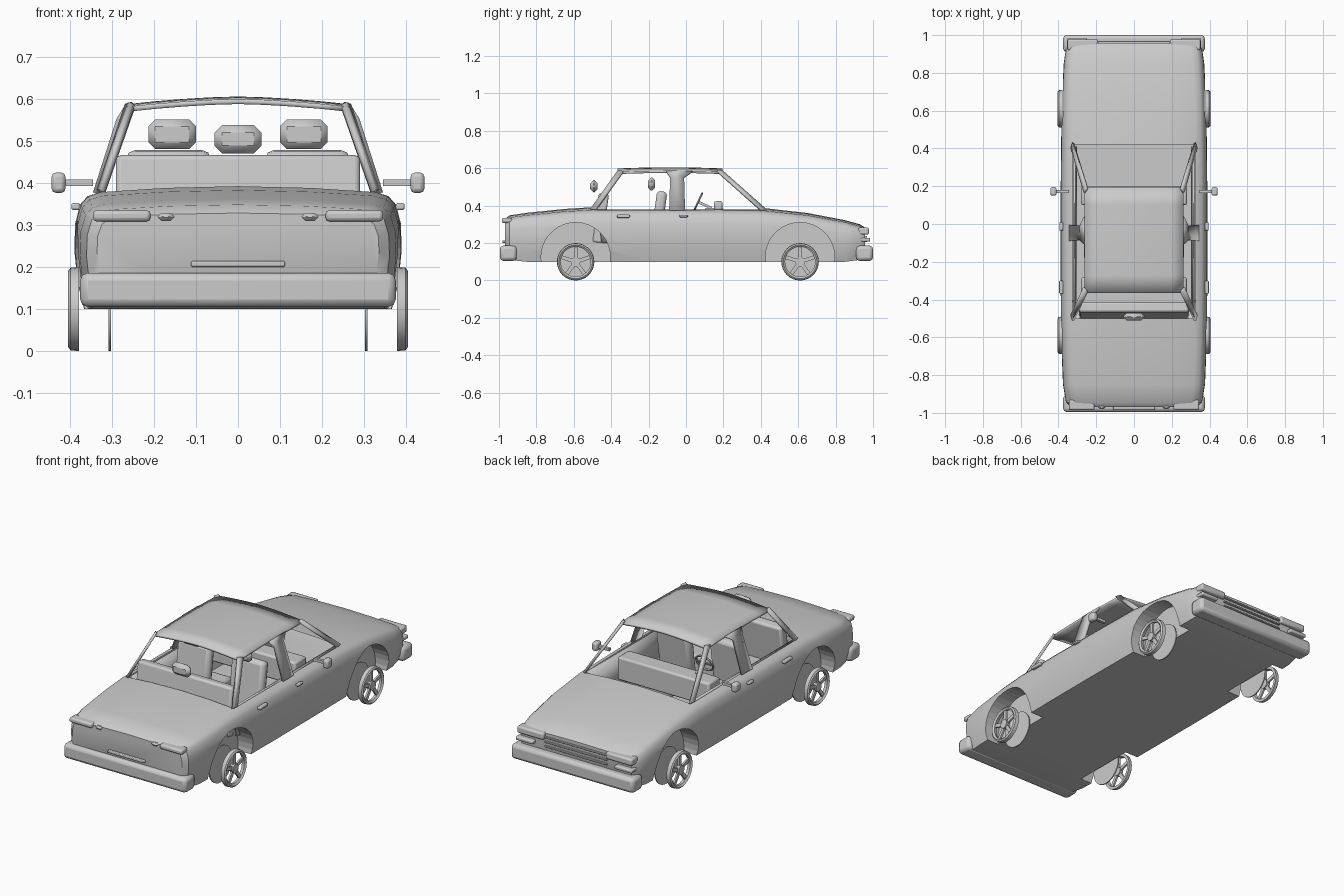
import bpy, bmesh
from math import pi, radians, cos, sin
from mathutils import Matrix, Vector

if "Cube" in bpy.data.objects:
    bpy.data.objects.remove(bpy.data.objects["Cube"])


def finish(name, bm, mirror=False, bevel=0, solid=0, segs=2, smooth=True, recalc=True):
    if recalc:
        bmesh.ops.recalc_face_normals(bm, faces=bm.faces)
    me = bpy.data.meshes.new(name)
    bm.to_mesh(me)
    bm.free()
    ob = bpy.data.objects.new(name, me)
    bpy.context.collection.objects.link(ob)
    if solid:
        m = ob.modifiers.new("Solid", 'SOLIDIFY')
        m.thickness, m.offset = solid, 0
    if bevel:
        m = ob.modifiers.new("Bevel", 'BEVEL')
        m.width, m.segments = bevel, segs
    if mirror:
        m = ob.modifiers.new("Mirror", 'MIRROR')
        m.use_mirror_merge = False
    if smooth:
        bpy.ops.object.select_all(action='DESELECT')
        ob.select_set(True)
        bpy.context.view_layer.objects.active = ob
        bpy.ops.object.shade_smooth_by_angle(angle=radians(35))
    return ob


def add_box(bm, lo, hi, rot=None):
    lo, hi = Vector(lo), Vector(hi)
    mat = Matrix.Translation((lo + hi) / 2) @ (rot or Matrix()) @ Matrix.Diagonal((hi - lo).to_4d())
    mat[3][3] = 1
    bmesh.ops.create_cube(bm, size=1, matrix=mat)


def box(name, lo, hi, mirror=False, bevel=0, tilt=0, segs=2):
    bm = bmesh.new()
    add_box(bm, lo, hi, Matrix.Rotation(radians(tilt), 4, 'X'))
    return finish(name, bm, mirror, bevel, 0, segs)


def panel(name, pts, solid, mirror=True):
    bm = bmesh.new()
    bm.faces.new([bm.verts.new(p) for p in pts])
    return finish(name, bm, mirror, 0, solid)


def cyl(bm, x0, x1, y, z, r, n=32):
    mat = Matrix.Translation(((x0 + x1) / 2, y, z)) @ Matrix.Rotation(pi / 2, 4, 'Y')
    bmesh.ops.create_cone(bm, cap_ends=True, segments=n, radius1=r, radius2=r,
                          depth=abs(x1 - x0), matrix=mat)


WHEELS = (-0.59, 0.61)

# Body: cross-sections lofted along y (y, half width, bottom z, top z)
stations = [(-0.968, .335, .15, .322), (-0.945, .36, .11, .34), (-0.85, .376, .10, .353),
            (-0.65, .384, .10, .373), (-0.5, .387, .10, .382), (-0.2, .389, .10, .382),
            (0.1, .389, .10, .38), (0.42, .386, .10, .377), (0.65, .382, .10, .352),
            (0.85, .372, .10, .315), (0.93, .36, .11, .294), (0.958, .34, .15, .278)]
section = [(.5, 0), (.94, 0), (.98, .22), (1, .5), (.995, .72), (.965, .88), (.92, .95),
           (.84, .985), (.45, 1.02), (0, 1.035)]
bm = bmesh.new()
rings = []
for y, w, zb, zt in stations:
    half = [(w * u, y, zb + t * (zt - zb)) for u, t in section]
    ring = half + [(-x, yy, z) for x, yy, z in reversed(half[:-1])]
    rings.append([bm.verts.new(p) for p in ring])
for a, b in zip(rings, rings[1:]):
    for i in range(len(a)):
        j = (i + 1) % len(a)
        bm.faces.new((a[i], a[j], b[j], b[i]))
bm.faces.new(rings[0])
bm.faces.new(rings[-1])
body = finish("body", bm)

# Wheel arches cut out of the body
bm = bmesh.new()
for y in WHEELS:
    for s in (-1, 1):
        cyl(bm, s * .285, s * .46, y, .125, .185, 36)
cutter = finish("arch_cutter", bm, smooth=False)
cutter.hide_render = True
mod = body.modifiers.new("Arches", 'BOOLEAN')
mod.operation, mod.object, mod.solver = 'DIFFERENCE', cutter, 'EXACT'
bpy.context.view_layer.objects.active = body
while body.modifiers[0] != mod:
    bpy.ops.object.modifier_move_up(modifier=mod.name)
bpy.ops.object.modifier_apply(modifier=mod.name)
bpy.data.objects.remove(cutter)

# Open cabin
bm = bmesh.new()
bm.from_mesh(body.data)
gone = []
for f in bm.faces:
    c = f.calc_center_median()
    if c.z > .36 and abs(c.x) < .3 and -.5 < c.y < .42:
        gone.append(f)
bmesh.ops.delete(bm, geom=gone, context='FACES')
bm.to_mesh(body.data)
bm.free()

# Roof: crowned sheet
bm = bmesh.new()
nx, ny = 9, 7
grid = []
for j in range(ny):
    v = j / (ny - 1)
    row = []
    for i in range(nx):
        u = i / (nx - 1) * 2 - 1
        y = -.365 + .56 * v
        z = .599 - .018 * abs(u) ** 1.6 - .006 * (2 * v - 1) ** 2
        row.append(bm.verts.new((.262 * u, y, z)))
    grid.append(row)
for j in range(ny - 1):
    for i in range(nx - 1):
        bm.faces.new((grid[j][i], grid[j][i + 1], grid[j + 1][i + 1], grid[j + 1][i]))
finish("roof", bm, solid=.012)

# Pillars
panel("windscreen_pillar", [(.322, .43, .376), (.33, .40, .376), (.262, .165, .585), (.248, .19, .588)], .014)
panel("middle_pillar", [(.338, -.09, .375), (.338, -.005, .375), (.282, -.01, .55), (.262, .035, .582),
                        (.262, -.105, .582), (.282, -.085, .55)], .014)
panel("rear_pillar", [(.322, -.51, .38), (.33, -.48, .38), (.264, -.335, .582), (.25, -.362, .588)], .014)
panel("door_lining", [(.305, -.45, .2), (.305, .41, .2), (.315, .41, .378), (.315, -.48, .378)], .008)

# Cabin interior
box("dashboard", (-.28, .1, .26), (.28, .2, .388), bevel=.01)
box("rear_bench_back", (-.29, -.485, .2), (.29, -.43, .465), bevel=.012, tilt=-8)
box("rear_bench_base", (-.28, -.45, .15), (.28, -.28, .25), bevel=.015)
box("front_seat_back", (.065, -.175, .18), (.265, -.12, .478), True, .02, -8)
box("front_seat_base", (.065, -.15, .15), (.265, .05, .24), True, .015)
box("front_headrest", (.1, -.203, .48), (.213, -.165, .55), True, .016, segs=1)
box("rear_view_mirror", (-.056, -.512, .47), (.056, -.472, .537), False, .018, segs=1)

# Steering wheel: ring, bar and column
bm = bmesh.new()
mat = Matrix.Translation((-.16, .065, .42)) @ Matrix.Rotation(radians(65), 4, 'X')
N, M = 20, 6
tor = []
for i in range(N):
    a = 2 * pi * i / N
    tor.append([bm.verts.new(mat @ Vector(((.05 + .006 * cos(2 * pi * k / M)) * cos(a),
                                          (.05 + .006 * cos(2 * pi * k / M)) * sin(a),
                                          .006 * sin(2 * pi * k / M)))) for k in range(M)])
for i in range(N):
    for k in range(M):
        a, b = tor[i], tor[(i + 1) % N]
        bm.faces.new((a[k], b[k], b[(k + 1) % M], a[(k + 1) % M]))
bmesh.ops.create_cube(bm, size=1, matrix=mat @ Matrix.Diagonal((.1, .012, .006, 1)))
bmesh.ops.create_cube(bm, size=1, matrix=mat @ Matrix.Translation((0, 0, -.04)) @ Matrix.Diagonal((.014, .014, .08, 1)))
finish("steering_wheel", bm)

# Bumpers
for name, y0, y1 in (("bumper_front", -.995, -.905), ("bumper_rear", .91, 1.0)):
    box(name, (-.375, y0, .105), (.375, y1, .186), bevel=.018)

# Lights, plate strip and grille
box("lamp", (.208, -.985, .308), (.345, -.93, .335), True, .009)
box("small_lamp", (.152, -.98, .31), (.19, -.94, .328), True, .008, segs=1)
box("plate_strip", (-.112, -.982, .2), (.112, -.95, .214), bevel=.004)
box("headlight", (.19, .92, .245), (.352, .978, .283), True, .009)
box("indicator", (.25, .92, .208), (.355, .985, .228), True, .006)
for i in range(3):
    box("grille_bar", (-.19, .94, .205 + i * .025), (.19, .968, .213 + i * .025), bevel=.002)

# Door handles and side mirrors
box("door_handle", (.375, -.37, .335), (.396, -.3, .352), True, .005)
box("door_lock", (.375, -.035, .338), (.394, .01, .35), True, .004)
box("side_mirror_arm", (.345, .165, .392), (.42, .18, .408), True)
box("side_mirror", (.41, .15, .376), (.443, .195, .424), True, .01)

# Wheels: rim ring, five spokes, hub and inner disc
for y in WHEELS:
    bm = bmesh.new()
    prof = [(.378, .1), (.398, .098), (.404, .09), (.396, .08), (.378, .084)]
    loops = []
    for i in range(32):
        a = 2 * pi * i / 32
        loops.append([bm.verts.new((x, y + r * cos(a), .1 + r * sin(a))) for x, r in prof])
    for i in range(32):
        a, b = loops[i], loops[(i + 1) % 32]
        for k in range(5):
            bm.faces.new((a[k], a[(k + 1) % 5], b[(k + 1) % 5], b[k]))
    for i in range(5):
        m = Matrix.Translation((.388, y, .1)) @ Matrix.Rotation(2 * pi * i / 5, 4, 'X')
        bmesh.ops.create_cube(bm, size=1, matrix=m @ Matrix.Translation((0, 0, .048)) @ Matrix.Diagonal((.01, .02, .075, 1)))
    cyl(bm, .378, .4, y, .1, .025, 16)
    finish("wheel", bm, True)
    bm = bmesh.new()
    cyl(bm, .302, .308, y, .1, .1)
    finish("wheel_inner_disc", bm, True)
